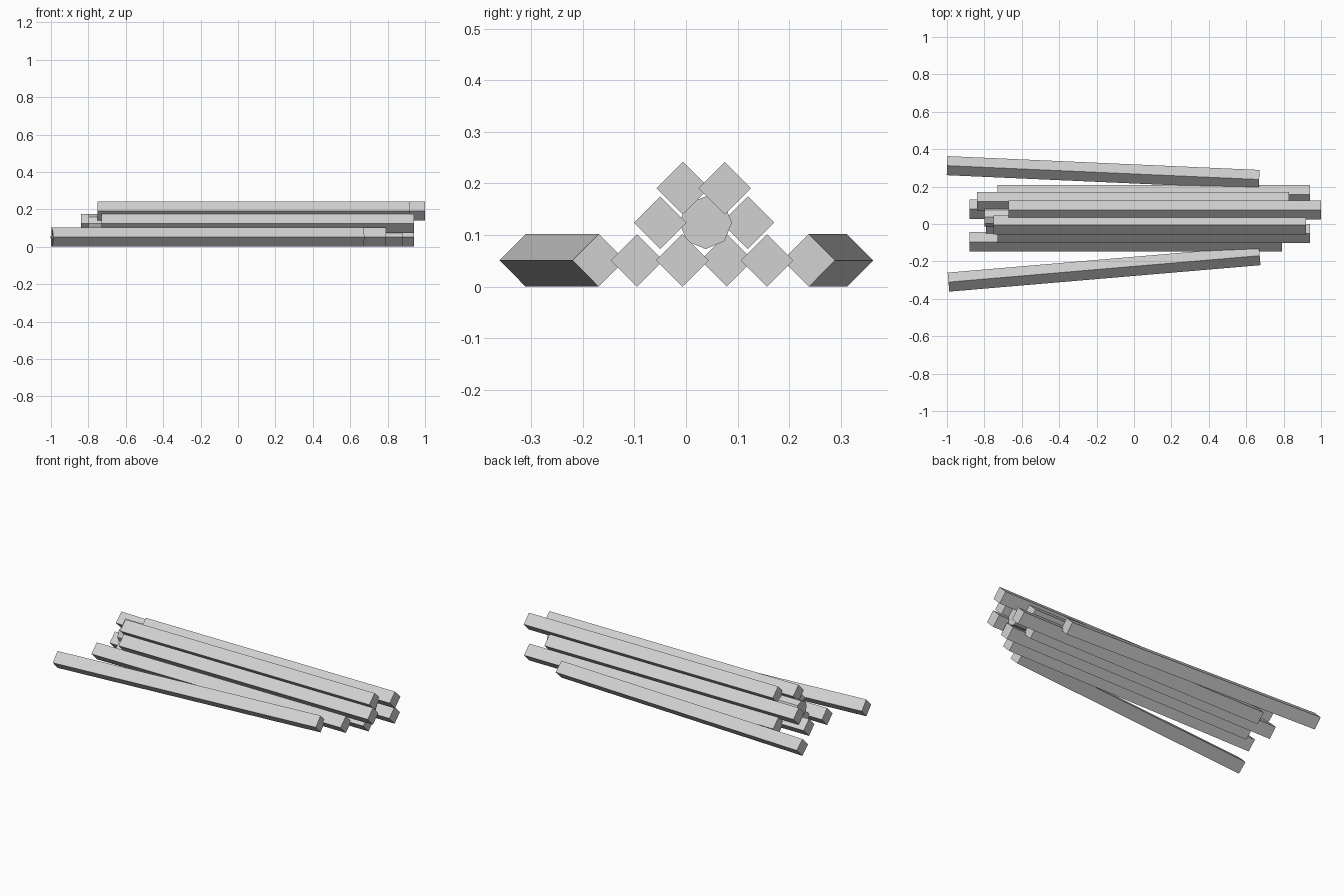
import bpy
import math

cube = bpy.data.objects.get("Cube")
if cube:
    bpy.data.objects.remove(cube, do_unlink=True)

grey = bpy.data.materials.new("plain_grey")
grey.use_nodes = True
COLOUR = (0.64, 0.64, 0.64, 1)
grey.diffuse_color = COLOUR
grey.node_tree.nodes["Principled BSDF"].inputs["Base Color"].default_value = COLOUR

LENGTH = 1.67
RADIUS = 0.051


def bar(name, x, y, z, yaw=0.0, sides=4):
    """Straight bar along x, standing on an edge, centred at the given point."""
    bpy.ops.mesh.primitive_cylinder_add(
        vertices=sides, radius=RADIUS, depth=LENGTH, location=(x, y, z),
        rotation=(0, math.pi / 2, yaw))
    obj = bpy.context.object
    obj.name = name
    obj.data.materials.append(grey)
    return obj


LOW, MIDDLE, HIGH = RADIUS, 0.124, 0.191

# Bottom row
for i, (x, y) in enumerate([(-0.045, -0.095), (0.045, -0.007),
                            (-0.045, 0.079), (0.105, 0.157)]):
    bar(f"bottom_bar_{i + 1}", x, y, LOW)

# Middle row, with a rounder bar at its core
bar("middle_bar_front", 0.105, -0.05, MIDDLE)
bar("middle_bar_core", 0.035, 0.038, MIDDLE, sides=8)
bar("middle_bar_back", -0.005, 0.12, MIDDLE)

# Top row
bar("top_bar_front", 0.085, -0.006, HIGH)
bar("top_bar_back", 0.165, 0.075, HIGH)

# Loose bars lying askew on either side
bar("loose_bar_front", -0.16, -0.24, LOW, yaw=math.atan2(0.142, LENGTH))
bar("loose_bar_back", -0.165, 0.275, LOW, yaw=math.atan2(-0.074, LENGTH))
